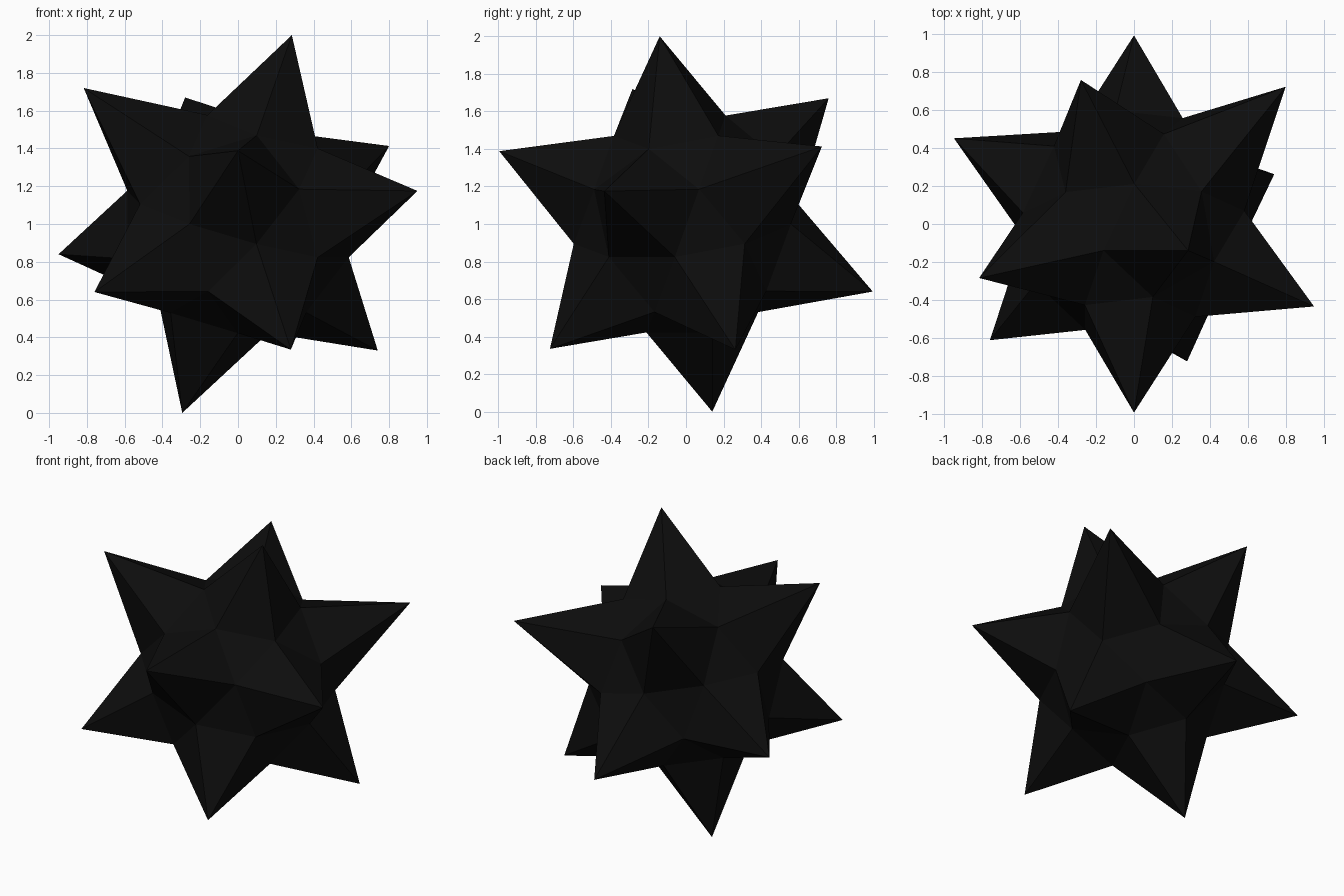
import bpy
import bmesh
from itertools import combinations
from mathutils import Vector

if "Cube" in bpy.data.objects:
    bpy.data.objects.remove(bpy.data.objects["Cube"])

CENTRE = Vector((0, 0, 1))
VALLEY_RADIUS = 0.615

# Six opposite pairs of spike tips, relative to the centre
PAIRS = [
    ((0.285, -0.14, 1.0), (-0.295, 0.14, -1.0)),
    ((-0.817, -0.285, 0.72), (0.74, 0.263, -0.67)),
    ((-0.28, 0.76, 0.67), (0.28, -0.725, -0.665)),
    ((0.80, 0.724, 0.413), (-0.76, -0.613, -0.36)),
    ((0.95, -0.435, 0.175), (-0.95, 0.452, -0.16)),
    ((0.0, 0.995, -0.36), (0.0, -0.995, 0.388)),
]

# Tip positions and the even directions that set the valleys
tips, dirs = [], []
for a, b in PAIRS:
    a, b = Vector(a), Vector(b)
    axis = (a - b).normalized()
    tips += [a, b]
    dirs += [axis, -axis]


def near(i, j):
    return dirs[i].dot(dirs[j]) > 0.1


bm = bmesh.new()
tip_verts = [bm.verts.new(CENTRE + t) for t in tips]

# Valley points halfway between neighbouring spikes
valley = {}
for i, j in combinations(range(12), 2):
    if near(i, j):
        mid = (dirs[i] + dirs[j]).normalized() * VALLEY_RADIUS
        valley[frozenset((i, j))] = bm.verts.new(CENTRE + mid)

# Each group of three neighbours: one flat valley face and three spike sides
for i, j, k in combinations(range(12), 3):
    if near(i, j) and near(j, k) and near(i, k):
        ij, jk, ik = (valley[frozenset(p)] for p in ((i, j), (j, k), (i, k)))
        bm.faces.new((ij, jk, ik))
        bm.faces.new((tip_verts[i], ij, ik))
        bm.faces.new((tip_verts[j], jk, ij))
        bm.faces.new((tip_verts[k], ik, jk))
bmesh.ops.recalc_face_normals(bm, faces=bm.faces[:])

mesh = bpy.data.meshes.new("spiked_star")
bm.to_mesh(mesh)
bm.free()

# Near-black flat finish
black = bpy.data.materials.new("near_black")
black.diffuse_color = (0.004, 0.004, 0.004, 1)
black.use_nodes = True
black.node_tree.nodes["Principled BSDF"].inputs["Base Color"].default_value = black.diffuse_color
mesh.materials.append(black)

star = bpy.data.objects.new("spiked_star", mesh)
bpy.context.collection.objects.link(star)
